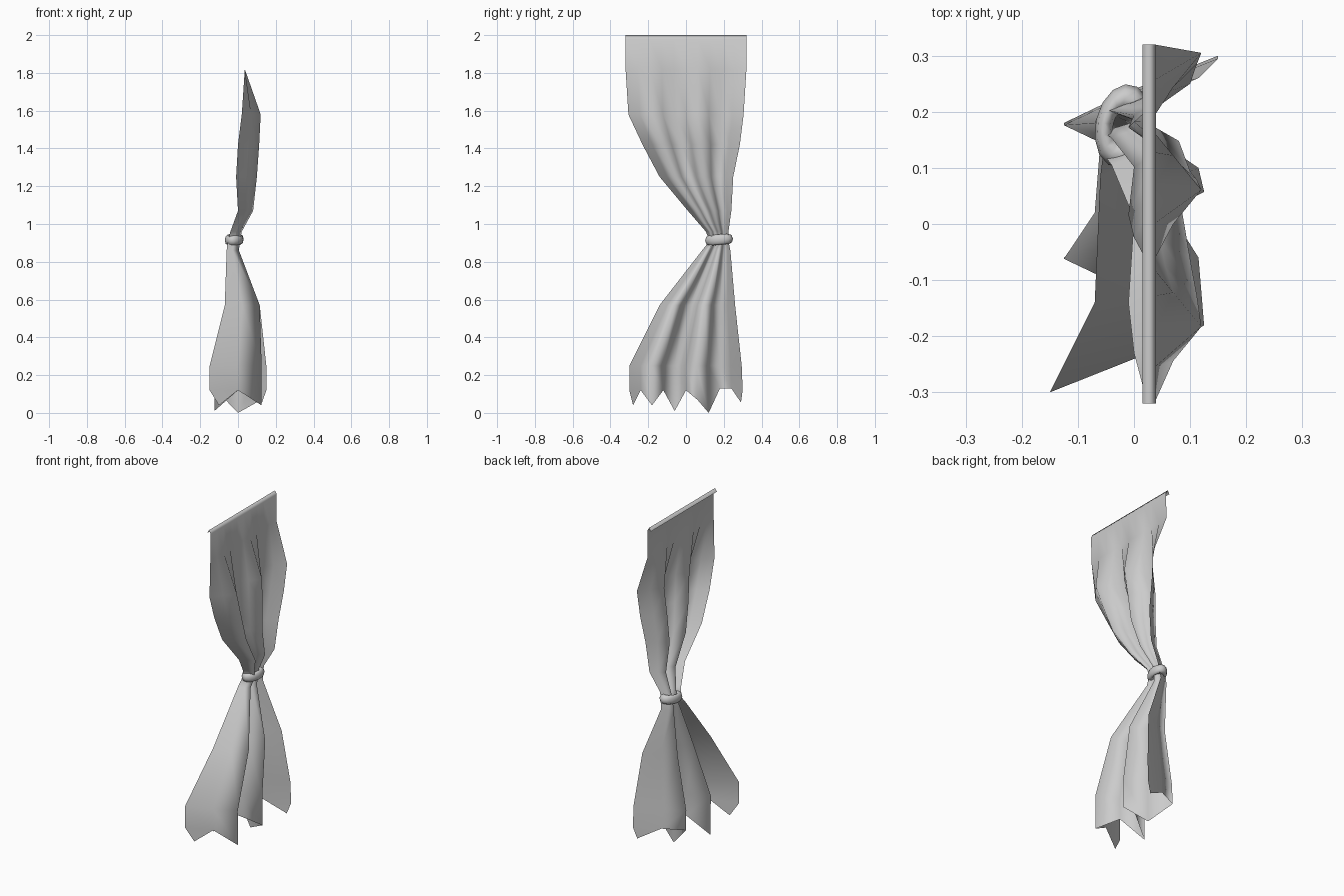
import bpy, bmesh, math

if "Cube" in bpy.data.objects:
    bpy.data.objects.remove(bpy.data.objects["Cube"])

COLS = 10

# cloth levels from top to bottom: z, left y, right y, min x, max x
LEVELS = [
    (1.98, -0.32, 0.32, 0.015, 0.015),
    (2.00, -0.32, 0.32, 0.027, 0.027),
    (1.98, -0.32, 0.32, 0.039, 0.039),
    (1.82, -0.32, 0.32, 0.036, 0.036),
    (1.58, -0.305, 0.305, 0.02, 0.12),
    (1.42, -0.23, 0.285, 0.00, 0.112),
    (1.25, -0.14, 0.25, -0.01, 0.10),
    (1.07, 0.01, 0.24, 0.00, 0.08),
    (0.96, 0.105, 0.225, -0.04, 0.02),
    (0.91, 0.125, 0.225, -0.055, 0.01),
    (0.86, 0.085, 0.235, -0.06, 0.005),
    (0.57, -0.14, 0.26, -0.07, 0.115),
    (0.25, -0.30, 0.295, -0.125, 0.125),
]
# ragged hem heights, one per column
HEM = [0.12, 0.12, 0.04, 0.12, 0.01, 0.12, 0.07, 0.0, 0.13, 0.13, 0.12]


def point(i, z, y0, y1, x0, x1):
    u = i / COLS
    zig = -math.cos(5 * math.pi * u)
    if i in (0, COLS) and z < 0.3:
        zig *= 1.2
    x = (x0 + x1) / 2 + (x1 - x0) / 2 * zig
    return (x, y0 + (y1 - y0) * u, z)


# pleated cloth sheet
bm = bmesh.new()
rows = [[bm.verts.new(point(i, *lv)) for i in range(COLS + 1)] for lv in LEVELS]
rows.append([bm.verts.new(point(i, HEM[i], -0.30, 0.30, -0.125, 0.125))
             for i in range(COLS + 1)])
for a, b in zip(rows, rows[1:]):
    for i in range(COLS):
        bm.faces.new((a[i], b[i], b[i + 1], a[i + 1]))

# pointed scraps at both hem ends
hem = rows[-1]
for i, t, z in ((0, 0.33, 0.04), (COLS - 1, 0.85, 0.055)):
    co = hem[i].co.lerp(hem[i + 1].co, t)
    tip = bm.verts.new((co.x, co.y, z))
    bm.faces.new((hem[i], tip, hem[i + 1]))
for f in bm.faces:
    f.smooth = True
mesh = bpy.data.meshes.new("curtain_cloth")
bm.to_mesh(mesh)
bm.free()
cloth = bpy.data.objects.new("curtain_cloth", mesh)
bpy.context.collection.objects.link(cloth)

# gathered tie band
bpy.ops.mesh.primitive_torus_add(
    major_segments=14, minor_segments=8, major_radius=0.05, minor_radius=0.024,
    location=(-0.02, 0.175, 0.917), rotation=(math.radians(5), 0, math.radians(-12)))
band = bpy.context.object
band.name = "tie_band"
band.scale = (0.66, 1.02, 1.15)
bpy.ops.object.shade_smooth()
